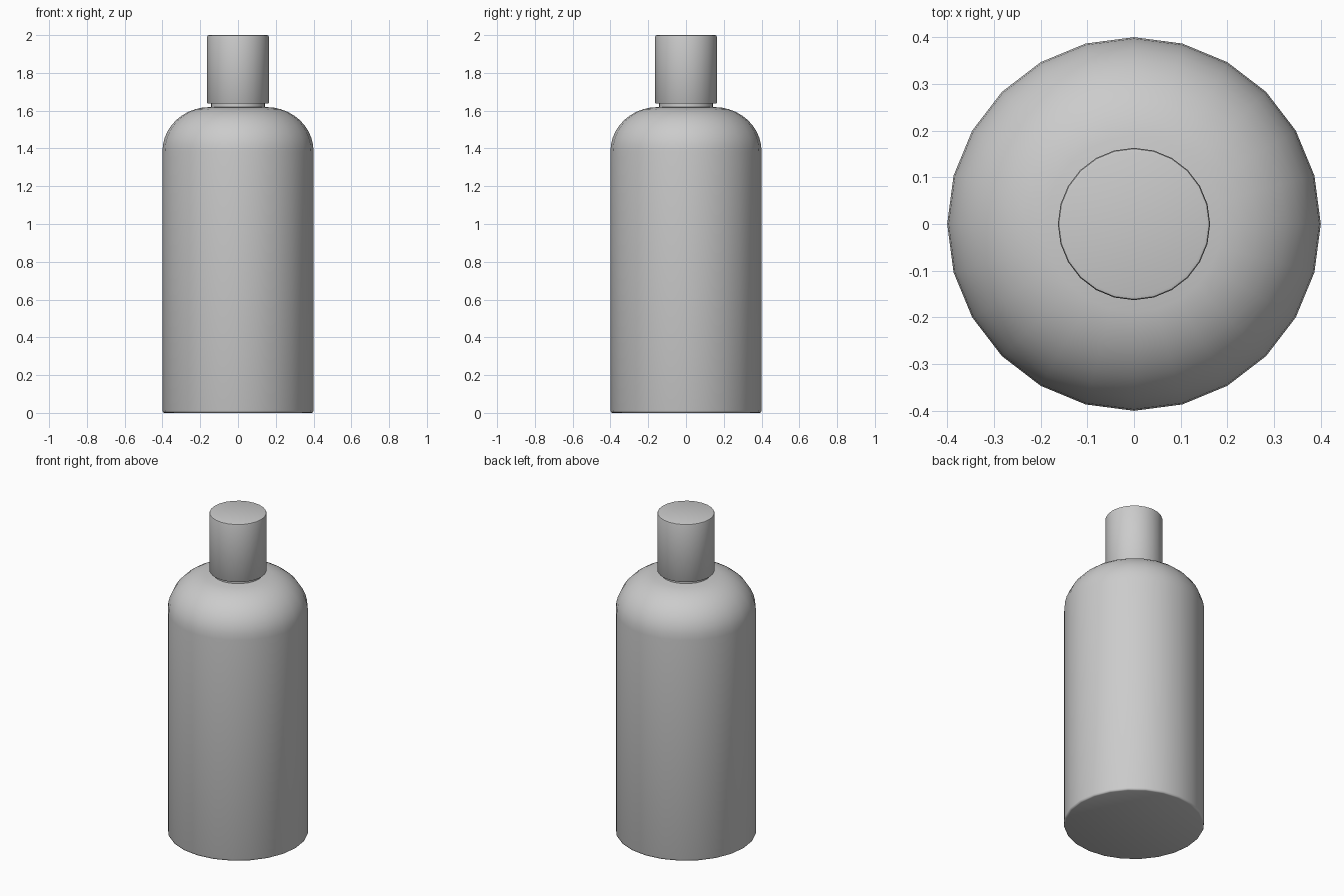
import bpy, bmesh, math

if "Cube" in bpy.data.objects:
    bpy.data.objects.remove(bpy.data.objects["Cube"])

SIDES = 24


def lathe(name, profile, angle=40):
    """Revolve a (radius, z) profile around z and cap both ends."""
    bm = bmesh.new()
    rings = []
    for r, z in profile:
        rings.append([bm.verts.new((r * math.cos(2 * math.pi * i / SIDES),
                                    r * math.sin(2 * math.pi * i / SIDES), z))
                      for i in range(SIDES)])
    for a, b in zip(rings, rings[1:]):
        for i in range(SIDES):
            j = (i + 1) % SIDES
            bm.faces.new((a[i], a[j], b[j], b[i]))
    bm.faces.new(rings[0][::-1])
    bm.faces.new(rings[-1])
    mesh = bpy.data.meshes.new(name)
    bm.to_mesh(mesh)
    bm.free()
    obj = bpy.data.objects.new(name, mesh)
    bpy.context.collection.objects.link(obj)
    bpy.ops.object.select_all(action='DESELECT')
    obj.select_set(True)
    bpy.context.view_layer.objects.active = obj
    bpy.ops.object.shade_smooth_by_angle(angle=math.radians(angle))
    return obj


# Bottle body: softened foot, straight wall, elliptical shoulder, short neck
STEPS = 10
shoulder = [(0.15 + 0.25 * math.cos(t), 1.385 + 0.234 * math.sin(t))
            for t in (math.pi / 2 * k / STEPS for k in range(STEPS + 1))]
lathe("bottle_body",
      [(0.39, 0.0), (0.397, 0.003), (0.40, 0.012)] + shoulder +
      [(0.144, 1.62), (0.144, 1.645)], 50)

# Cylindrical cap with a small rounded top edge
lathe("cap", [(0.161, 1.637), (0.163, 1.64), (0.163, 1.992),
              (0.161, 1.998), (0.155, 2.0)], 50)
